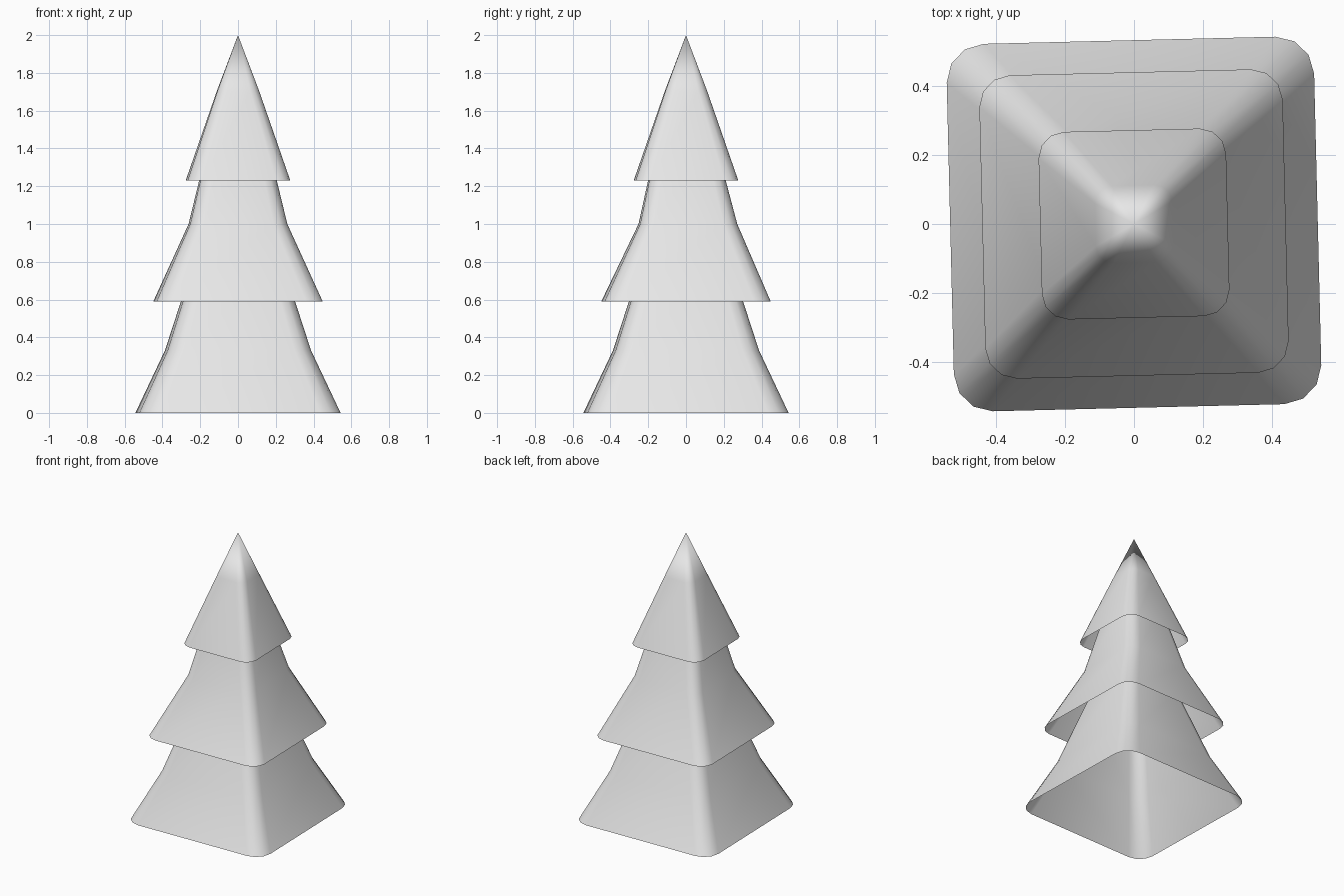
import bpy, bmesh, math
from mathutils import Matrix

cube = bpy.data.objects.get("Cube")
if cube:
    bpy.data.objects.remove(cube, do_unlink=True)

GREY = (0.8, 0.8, 0.8, 1.0)
mat = bpy.data.materials.new("light_grey")
mat.use_nodes = True
mat.diffuse_color = GREY
mat.node_tree.nodes["Principled BSDF"].inputs["Base Color"].default_value = GREY

CORNER_STEPS = 3
TWIST = Matrix.Rotation(math.radians(1.4), 4, 'Z')


def rounded_square(half, radius):
    """Outline of a square with rounded corners, counter-clockwise."""
    points = []
    for corner in range(4):
        mid = math.radians(45 + 90 * corner)
        cx = math.copysign(half - radius, math.cos(mid))
        cy = math.copysign(half - radius, math.sin(mid))
        for step in range(CORNER_STEPS + 1):
            a = math.radians(90 * (corner + step / CORNER_STEPS))
            points.append((cx + radius * math.cos(a), cy + radius * math.sin(a)))
    return points


def tier(name, rings, tip=None):
    """Open skirt lofted through (height, half width, corner radius, y shift) rings."""
    bm = bmesh.new()
    loops = [[bm.verts.new((x, y + dy, z)) for x, y in rounded_square(half, r)]
             for z, half, r, dy in rings]
    count = len(loops[0])
    for low, high in zip(loops, loops[1:]):
        for i in range(count):
            j = (i + 1) % count
            bm.faces.new((low[i], low[j], high[j], high[i]))
    if tip is not None:
        apex = bm.verts.new((0, 0, tip))
        for i in range(count):
            bm.faces.new((loops[-1][i], loops[-1][(i + 1) % count], apex))
    bmesh.ops.transform(bm, matrix=TWIST, verts=bm.verts)
    for face in bm.faces:
        face.smooth = True
    mesh = bpy.data.meshes.new(name)
    bm.to_mesh(mesh)
    bm.free()
    mesh.materials.append(mat)
    obj = bpy.data.objects.new(name, mesh)
    bpy.context.collection.objects.link(obj)


# Three nested branch skirts; each upper end hides inside the next one
tier("lower_branches", [(0, 0.533, 0.11, 0), (0.33, 0.38, 0.09, 0), (0.8, 0.23, 0.07, 0)])
tier("middle_branches", [(0.59, 0.44, 0.09, 0), (1.0, 0.257, 0.075, 0.01),
                         (1.45, 0.15, 0.06, 0)])
tier("top_branches", [(1.23, 0.272, 0.075, 0), (1.7, 0.112, 0.05, 0)], tip=2.0)
